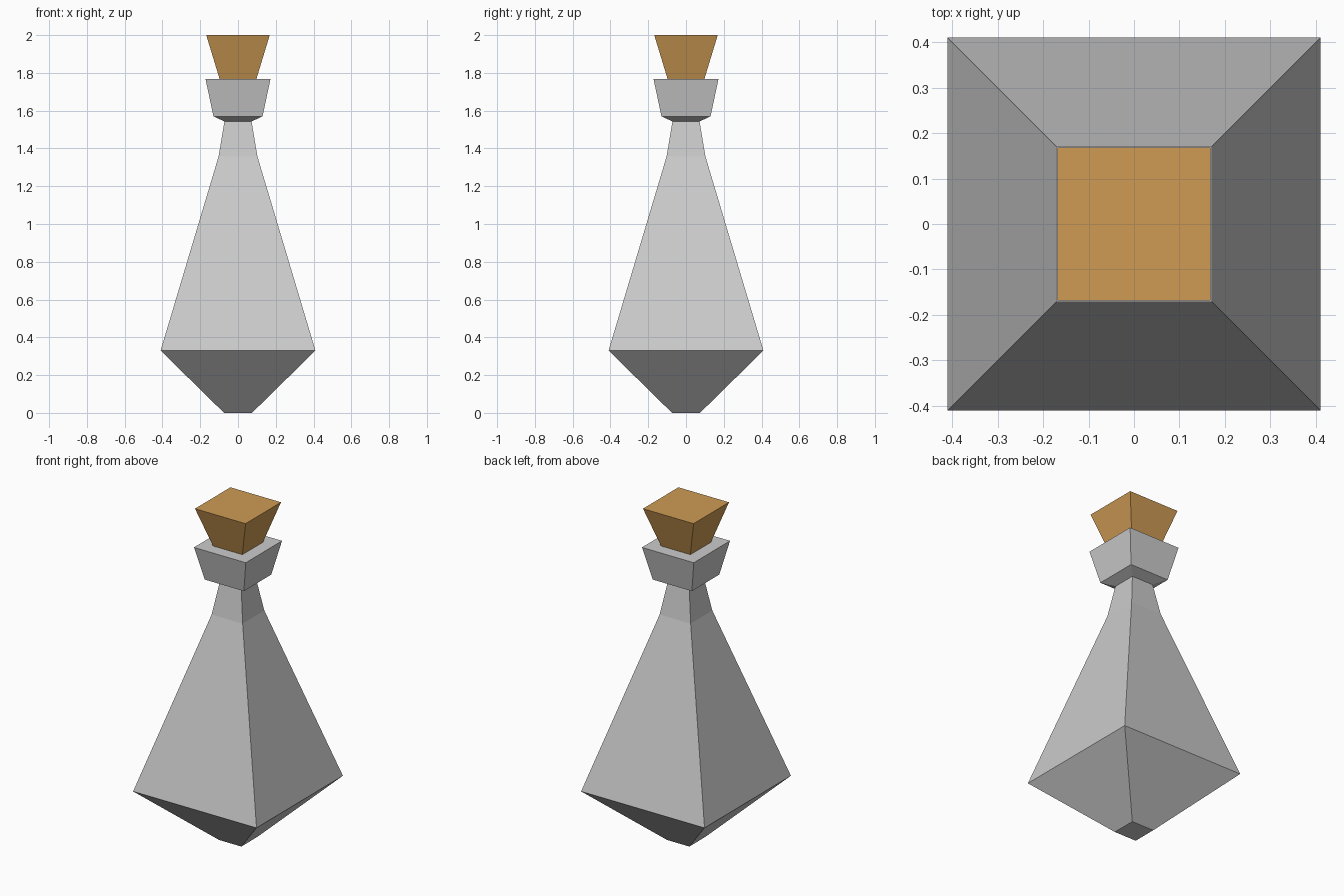
import bpy
import bmesh

if "Cube" in bpy.data.objects:
    bpy.data.objects.remove(bpy.data.objects["Cube"])


def square_loft(name, rings, color=None):
    """Stack square rings of (half width, height) into a closed solid."""
    bm = bmesh.new()
    loops = [[bm.verts.new((sx * h, sy * h, z))
              for sx, sy in ((-1, -1), (1, -1), (1, 1), (-1, 1))]
             for h, z in rings]
    bm.faces.new(loops[0][::-1])
    bm.faces.new(loops[-1])
    for low, high in zip(loops, loops[1:]):
        for i in range(4):
            j = (i + 1) % 4
            bm.faces.new((low[i], low[j], high[j], high[i]))
    bmesh.ops.recalc_face_normals(bm, faces=bm.faces)
    mesh = bpy.data.meshes.new(name)
    bm.to_mesh(mesh)
    bm.free()
    obj = bpy.data.objects.new(name, mesh)
    bpy.context.collection.objects.link(obj)
    if color:
        mat = bpy.data.materials.new(name + "_material")
        mat.diffuse_color = color
        mat.use_nodes = True
        mat.node_tree.nodes["Principled BSDF"].inputs["Base Color"].default_value = mat.diffuse_color
        mesh.materials.append(mat)
    return obj


# Bottle: small foot, wide belly, tapering neck and flared collar
square_loft("bottle", [
    (0.074, 0.0), (0.41, 0.33), (0.103, 1.357), (0.072, 1.543),
    (0.13, 1.57), (0.172, 1.768),
])

# Cork stopper: flares upward out of the collar
square_loft("cork", [(0.095, 1.76), (0.168, 2.0)], (0.62, 0.33, 0.09, 1))
